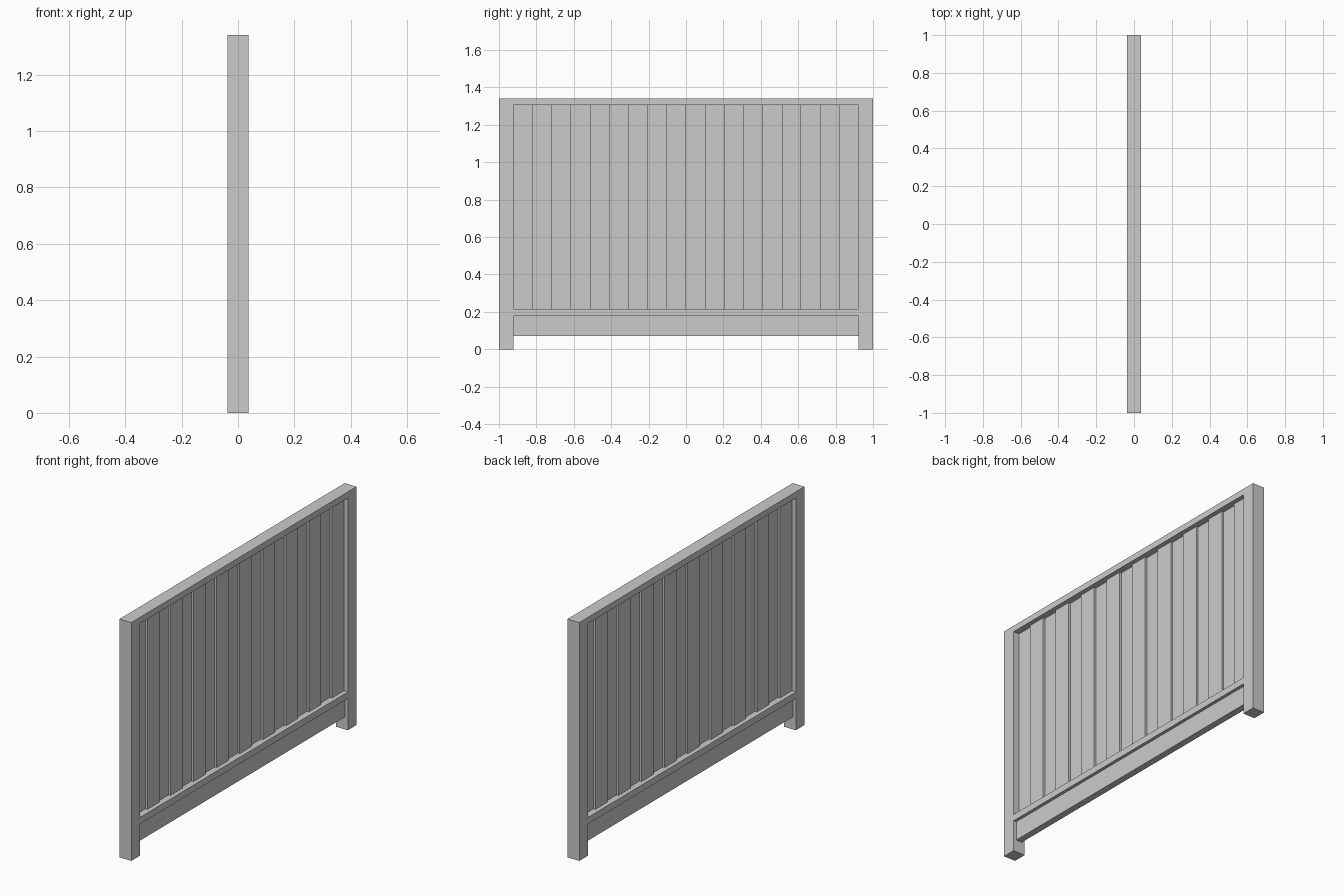
import bpy
import bmesh

if "Cube" in bpy.data.objects:
    bpy.data.objects.remove(bpy.data.objects["Cube"])

D = 0.037            # half depth of the frame
INNER = 0.923        # half width of the opening
HEIGHT = 1.34


def box(name, x, y, z):
    """Axis-aligned box from (min, max) ranges."""
    bm = bmesh.new()
    bmesh.ops.create_cube(bm, size=1)
    for v in bm.verts:
        v.co = [r[0] + (c + 0.5) * (r[1] - r[0]) for c, r in zip(v.co, (x, y, z))]
    mesh = bpy.data.meshes.new(name)
    bm.to_mesh(mesh)
    bm.free()
    ob = bpy.data.objects.new(name, mesh)
    bpy.context.collection.objects.link(ob)
    return ob


# Posts at both ends
box("left_post", (-D, D), (-1, -INNER), (0, HEIGHT))
box("right_post", (-D, D), (INNER, 1), (0, HEIGHT))

# Rails flush with the posts
box("top_rail", (-D, D), (-INNER, INNER), (1.305, HEIGHT))
box("bottom_rail", (-D, D), (-INNER, INNER), (0.178, 0.215))

# Recessed board under the bottom rail
box("kick_board", (-0.019, 0.019), (-INNER, INNER), (0.07, 0.178))

# Boards alternate between the two faces of the panel
COUNT = 18
STEP = 2 * INNER / COUNT
THICK = 0.012
for i in range(COUNT):
    y0 = -INNER + i * STEP
    x = (0, THICK) if i % 2 else (-THICK, 0)
    # small overlap so neighbouring boards leave no gap
    y = (max(y0 - 0.002, -INNER), min(y0 + STEP + 0.002, INNER))
    box(f"fence_board_{i + 1:02d}", x, y, (0.215, 1.305))
